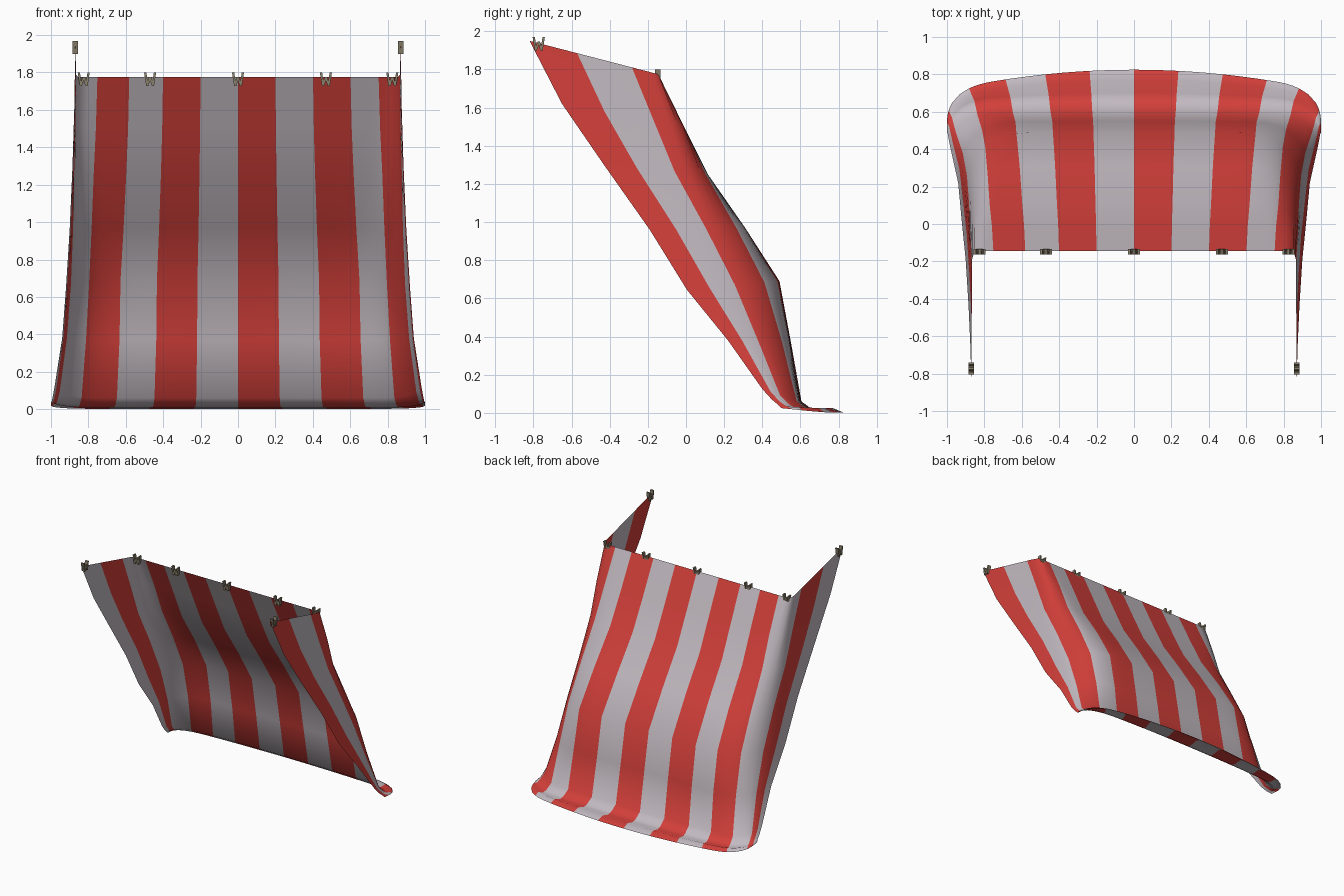
import bpy, bmesh, math
from mathutils import Vector

if "Cube" in bpy.data.objects:
    bpy.data.objects.remove(bpy.data.objects["Cube"])


def material(name, rgb):
    m = bpy.data.materials.new(name)
    m.diffuse_color = (*rgb, 1)
    m.use_nodes = True
    m.node_tree.nodes["Principled BSDF"].inputs["Base Color"].default_value = m.diffuse_color
    return m


WHITE = material("pale grey cloth", (0.54, 0.49, 0.53))
RED = material("red cloth", (0.65, 0.05, 0.042))
WOOD = material("peg brown", (0.26, 0.22, 0.15))

# Cloth rows, top to hem:
# back y, back z, side edge x, y, z, corner x, corner rounding, bow of the back
ROWS = [
    (-0.145, 1.775, 0.87, -0.82, 1.95, 0.865, 0.02, 0.0),
    (-0.01, 1.50, 0.875, -0.65, 1.62, 0.867, 0.09, 0.0),
    (0.115, 1.25, 0.885, -0.43, 1.30, 0.872, 0.18, 0.0),
    (0.31, 0.97, 0.90, -0.19, 0.96, 0.88, 0.28, 0.0),
    (0.49, 0.69, 0.92, 0.005, 0.645, 0.895, 0.36, 0.0),
    (0.55, 0.37, 0.94, 0.22, 0.38, 0.915, 0.28, 0.01),
    (0.605, 0.06, 0.98, 0.40, 0.125, 0.945, 0.20, 0.02),
    (0.66, 0.02, 0.99, 0.45, 0.07, 0.96, 0.20, 0.03),
    (0.70, 0.008, 0.995, 0.48, 0.045, 0.97, 0.20, 0.04),
    (0.77, 0.025, 1.00, 0.49, 0.035, 0.99, 0.22, 0.08),
    (0.825, 0.002, 1.00, 0.50, 0.025, 1.0, 0.22, 0.11),
]
CORNER, END = 0.865, 1.56   # distance along the top edge
SPLIT = 7                   # step of the corner curve where the side begins
# Stripe limits along the top edge, alternating white and red
LIMITS = [-1.56, -1.3, -1.0, -0.75, -0.58, -0.4, -0.2, 0, 0.2, 0.4, 0.6, 0.75, 1.0, 1.3, 1.56]
STEPS = 5


def half_row(row):
    """Back half and side of one row as two polylines meeting at the corner."""
    by, bz, fx, fy, fz, cx, r, bow = row
    mid = lambda x: Vector((x, by - bow * (x / cx) ** 2, bz))
    k, f = mid(cx), Vector((fx, fy, fz))
    a = mid(cx - r)
    b = k + (f - k) * min(0.8, r / (f - k).length)
    arc = [a * (1 - t) ** 2 + k * 2 * t * (1 - t) + b * t * t for t in (i / 10 for i in range(11))]
    back = [mid((cx - r) * i / 8) for i in range(8)] + arc[:SPLIT + 1]
    return back, arc[SPLIT:] + [f]


def along(points, t):
    lengths = [(q - p).length for p, q in zip(points, points[1:])]
    d = t * sum(lengths)
    for p, q, l in zip(points, points[1:], lengths):
        if d <= l:
            return p.lerp(q, d / l)
        d -= l
    return points[-1].copy()


def cloth_point(row, u):
    back, side = half_row(row)
    s = abs(u)
    p = along(back, s / CORNER) if s < CORNER else along(side, (s - CORNER) / (END - CORNER))
    if u < 0:
        p.x = -p.x
    return p


# Striped cloth, hung as a three-sided screen with its hem on the ground
columns = [LIMITS[0]]
stripe = []
for i, (a, b) in enumerate(zip(LIMITS, LIMITS[1:])):
    for j in range(STEPS):
        columns.append(a + (b - a) * (j + 1) / STEPS)
        stripe.append(i % 2)
bm = bmesh.new()
grid = [[bm.verts.new(cloth_point(r, u)) for u in columns] for r in ROWS]
for upper, lower in zip(grid, grid[1:]):
    for c, s in enumerate(stripe):
        face = bm.faces.new((upper[c], lower[c], lower[c + 1], upper[c + 1]))
        face.material_index = s
        face.smooth = True
me = bpy.data.meshes.new("striped_cloth")
bm.to_mesh(me)
bm.free()
cloth = bpy.data.objects.new("striped_cloth", me)
bpy.context.collection.objects.link(cloth)
me.materials.append(WHITE)
me.materials.append(RED)


# Pegs along the top edge: four flat slats bent into a W, gripping the cloth
def peg(name, loc, turn):
    zig = [(-0.026, 0.034), (-0.015, -0.036), (0.0, 0.012), (0.015, -0.036), (0.026, 0.034)]
    wide, deep = 0.006, 0.014
    bm = bmesh.new()
    for (x0, z0), (x1, z1) in zip(zig, zig[1:]):
        corners = [(x0 - wide, z0), (x0 + wide, z0), (x1 + wide, z1), (x1 - wide, z1)]
        f = bm.faces.new([bm.verts.new((x, -deep, z)) for x, z in corners])
        ext = bmesh.ops.extrude_face_region(bm, geom=[f])["geom"]
        bmesh.ops.translate(bm, vec=(0, 2 * deep, 0),
                            verts=[v for v in ext if isinstance(v, bmesh.types.BMVert)])
    bmesh.ops.recalc_face_normals(bm, faces=bm.faces)
    me = bpy.data.meshes.new(name)
    bm.to_mesh(me)
    bm.free()
    me.materials.append(WOOD)
    ob = bpy.data.objects.new(name, me)
    ob.location = loc
    ob.rotation_euler = (0, 0, turn)
    bpy.context.collection.objects.link(ob)


for i, x in enumerate((-0.825, -0.47, 0, 0.47, 0.825)):
    peg(f"back_peg_{i + 1}", (x, -0.148, 1.765), 0)
for side, x in (("left", -0.87), ("right", 0.87)):
    peg(f"{side}_side_peg", (x, -0.772, 1.935), math.pi / 2)
